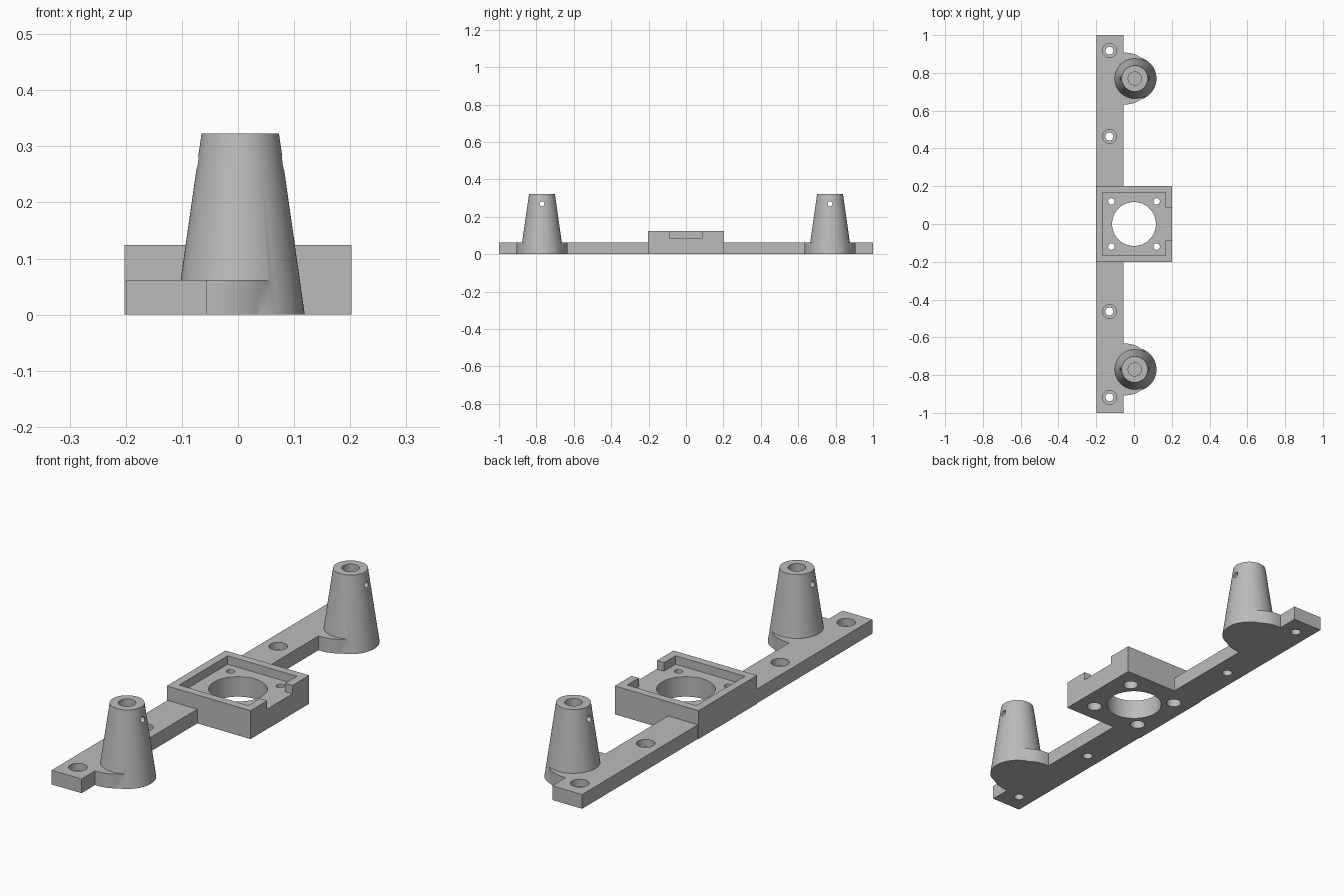
import bpy
import math

cube = bpy.data.objects.get("Cube")
if cube:
    bpy.data.objects.remove(cube, do_unlink=True)

grey = bpy.data.materials.new("plain_grey")
grey.use_nodes = True
COLOUR = (0.5, 0.5, 0.5, 1)
grey.diffuse_color = COLOUR
grey.node_tree.nodes["Principled BSDF"].inputs["Base Color"].default_value = COLOUR


def finish(obj, name):
    obj.name = name
    obj.data.materials.clear()
    obj.data.materials.append(grey)
    return obj


def box(name, x0, x1, y0, y1, z0, z1):
    bpy.ops.mesh.primitive_cube_add(
        size=1, location=((x0 + x1) / 2, (y0 + y1) / 2, (z0 + z1) / 2))
    obj = bpy.context.object
    obj.scale = (x1 - x0, y1 - y0, z1 - z0)
    bpy.ops.object.transform_apply(location=True, rotation=False, scale=True)
    return finish(obj, name)


def cone(name, x, y, z0, z1, r0, r1=None, sides=64):
    bpy.ops.mesh.primitive_cone_add(
        vertices=sides, radius1=r0, radius2=r0 if r1 is None else r1,
        depth=z1 - z0, location=(x, y, (z0 + z1) / 2))
    return finish(bpy.context.object, name)


def combine(target, tool, operation):
    # Apply the boolean, then discard the tool
    mod = target.modifiers.new("shape", 'BOOLEAN')
    mod.operation, mod.solver, mod.object = operation, 'EXACT', tool
    bpy.ops.object.select_all(action='DESELECT')
    bpy.context.view_layer.objects.active = target
    target.select_set(True)
    bpy.ops.object.modifier_apply(modifier=mod.name)
    bpy.data.objects.remove(tool, do_unlink=True)


def cut(target, tool):
    combine(target, tool, 'DIFFERENCE')


def smooth(obj):
    bpy.ops.object.select_all(action='DESELECT')
    bpy.context.view_layer.objects.active = obj
    obj.select_set(True)
    bpy.ops.object.shade_smooth_by_angle(angle=math.radians(30))


HALF = 0.202      # half width of the central frame
BAR_TOP = 0.062
FLOOR = 0.087     # floor of the frame recess
FRAME_TOP = 0.124
TOWER_X, TOWER_Y, TOWER_TOP = 0.004, 0.77, 0.323

# Central frame with recess, side notch and large opening
frame = box("center_frame", -HALF, HALF, -HALF, HALF, 0, FRAME_TOP)
cut(frame, box("recess", -0.167, 0.167, -0.167, 0.167, FLOOR, 0.2))
cut(frame, box("notch", 0.15, 0.3, -0.087, 0.087, FLOOR, 0.2))
cut(frame, cone("opening", 0, 0, -0.1, 0.2, 0.116))

# Corner screw holes, widened from below
for sx in (-1, 1):
    for sy in (-1, 1):
        x, y = sx * 0.12, sy * 0.12
        cut(frame, cone("screw_hole", x, y, -0.1, 0.2, 0.017, sides=32))
        cut(frame, cone("screw_head", x, y, -0.1, 0.05, 0.031, sides=32))
smooth(frame)

# Two arms, each a bar with a round pad and a tapered tower
for s, side in ((-1, "front"), (1, "back")):
    y0, y1 = sorted((s * HALF, s))
    arm = box(side + "_arm", -0.199, -0.055, y0, y1, 0, BAR_TOP)
    y = s * TOWER_Y
    combine(arm, cone("pad", -0.044, y, 0, BAR_TOP, 0.137), 'UNION')
    combine(arm, cone("tower", TOWER_X, y, 0, TOWER_TOP, 0.115, 0.069), 'UNION')

    # Blind bore in the tower and a cross pin hole
    cut(arm, cone("bore", TOWER_X, y, 0.16, 0.4, 0.035, sides=48))
    pin = cone("pin_hole", 0, 0, -0.2, 0.2, 0.013, sides=24)
    pin.rotation_euler.y = math.pi / 2
    pin.location = (TOWER_X, y, 0.27)
    cut(arm, pin)

    # Mounting holes with counterbores
    for hole_y in (0.463, 0.918):
        cut(arm, cone("mount_hole", -0.13, s * hole_y, -0.1, 0.2, 0.021, sides=32))
        cut(arm, cone("counterbore", -0.13, s * hole_y, 0.03, 0.2, 0.037, sides=32))
    smooth(arm)
